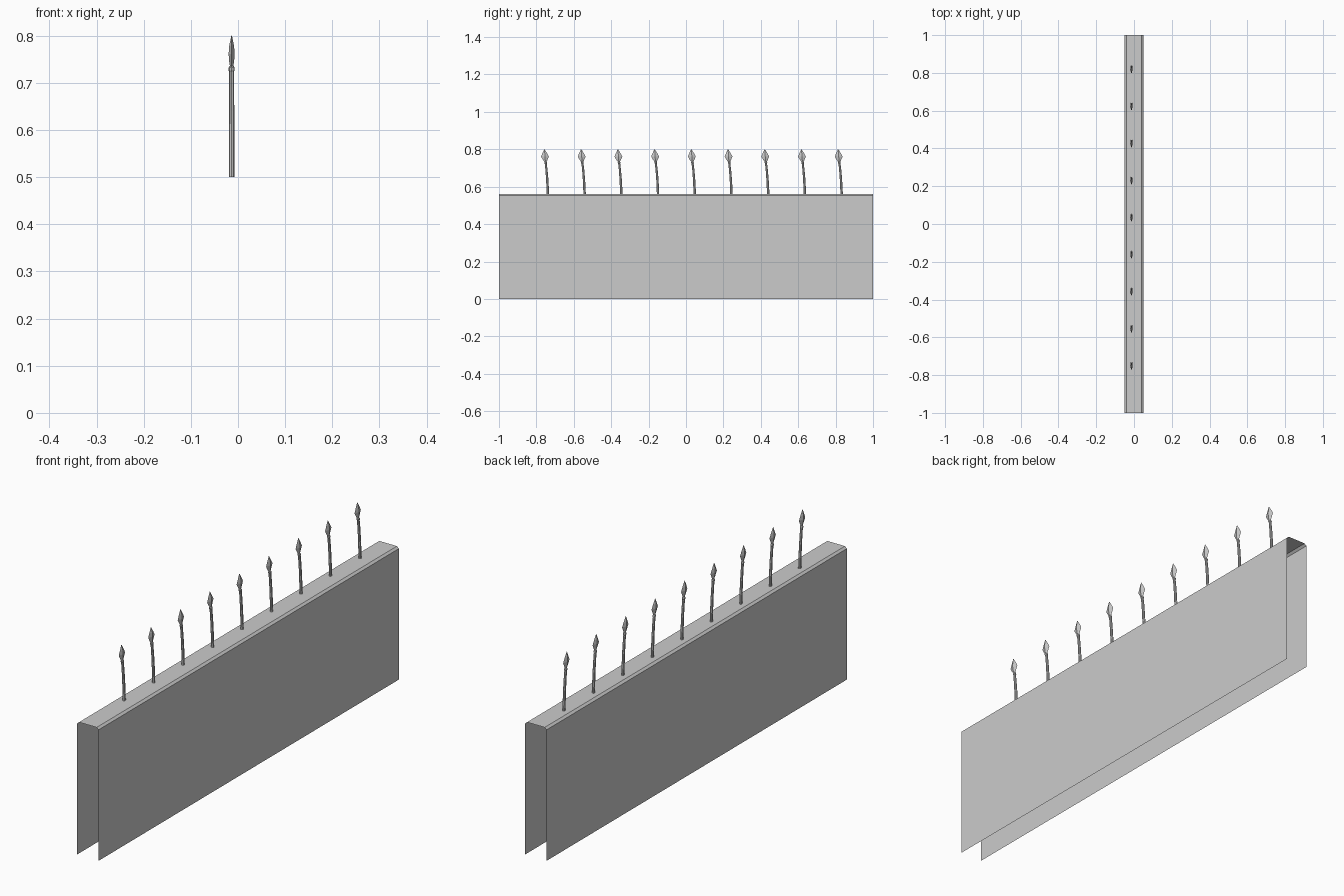
import bpy, bmesh, math

if "Cube" in bpy.data.objects:
    bpy.data.objects.remove(bpy.data.objects["Cube"])

def make_object(name, bm):
    bmesh.ops.recalc_face_normals(bm, faces=bm.faces)
    me = bpy.data.meshes.new(name)
    bm.to_mesh(me)
    bm.free()
    ob = bpy.data.objects.new(name, me)
    bpy.context.collection.objects.link(ob)
    return ob

def loft(bm, rings, sides, cap_top=True):
    """Skin rings of (z, y, radius_x, radius_y) into a closed bar."""
    loops = []
    for z, y, rx, ry in rings:
        loops.append([bm.verts.new((rx * math.cos(2 * math.pi * i / sides),
                                    y + ry * math.sin(2 * math.pi * i / sides), z))
                      for i in range(sides)])
    for a, b in zip(loops, loops[1:]):
        for i in range(sides):
            j = (i + 1) % sides
            bm.faces.new((a[i], a[j], b[j], b[i]))
    bm.faces.new(loops[0])
    bm.faces.new(loops[-1])

# Wall: open folded sheet with small bevels along the top, no ends or bottom
profile = [(-0.05, 0), (-0.05, 0.552), (-0.041, 0.56),
           (0.041, 0.56), (0.05, 0.552), (0.05, 0)]
bm = bmesh.new()
ends = [[bm.verts.new((x, y, z)) for x, z in profile] for y in (-1, 1)]
for i in range(len(profile) - 1):
    bm.faces.new((ends[0][i], ends[0][i + 1], ends[1][i + 1], ends[1][i]))
make_object("wall", bm)

# Bent shaft with a small collar under the head
shaft = [(0.50, 0.002, 0.0058, 0.0065), (0.58, 0.000, 0.0057, 0.0065),
         (0.64, -0.003, 0.0056, 0.0062), (0.69, -0.007, 0.0054, 0.0058),
         (0.724, -0.011, 0.0052, 0.0055), (0.726, -0.011, 0.0066, 0.007),
         (0.732, -0.012, 0.0066, 0.007), (0.735, -0.012, 0.0045, 0.005)]
# Flat leaf-shaped spear head with a diamond section
head = [(0.732, -0.012, 0.0030, 0.005), (0.745, -0.014, 0.0052, 0.013),
        (0.761, -0.015, 0.0064, 0.021), (0.778, -0.016, 0.0052, 0.013),
        (0.80, -0.018, 0.0006, 0.001)]

# Row of nine spikes
for n in range(9):
    for name, rings, sides in (("spike_shaft", shaft, 8), ("spike_head", head, 4)):
        bm = bmesh.new()
        loft(bm, rings, sides)
        ob = make_object(f"{name}_{n + 1}", bm)
        ob.location = (-0.0135, -0.739 + 0.1963 * n, 0)
